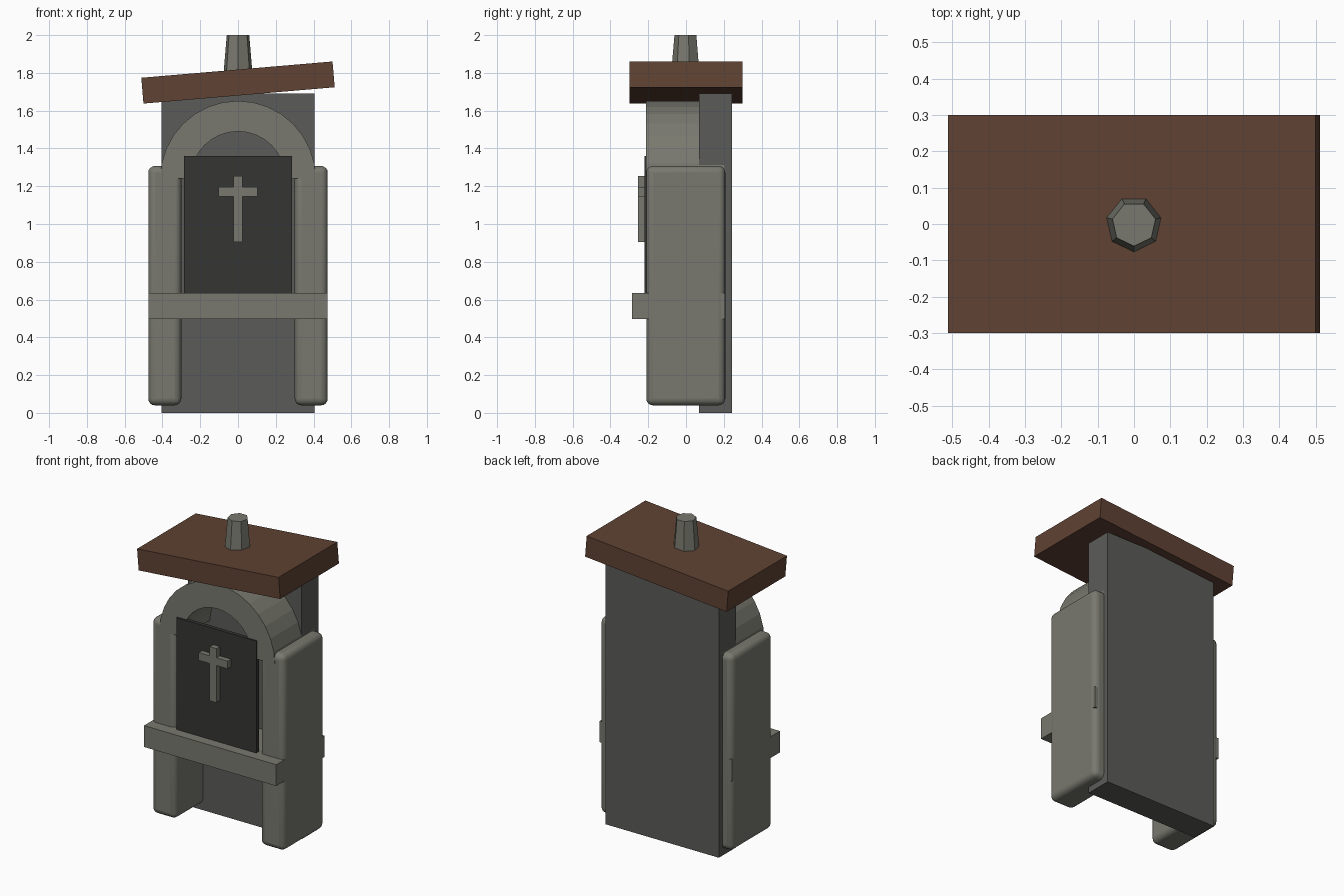
import bpy, bmesh
from math import pi, sin, cos

if "Cube" in bpy.data.objects:
    bpy.data.objects.remove(bpy.data.objects["Cube"])


def material(name, rgb):
    m = bpy.data.materials.new(name)
    m.diffuse_color = (*rgb, 1)
    m.use_nodes = True
    m.node_tree.nodes["Principled BSDF"].inputs["Base Color"].default_value = m.diffuse_color
    return m


STONE = material("stone", (0.19, 0.19, 0.16))
SLATE = material("dark_stone", (0.105, 0.105, 0.10))
DARK = material("dark_panel", (0.035, 0.035, 0.034))
WOOD = material("wood", (0.115, 0.055, 0.033))


def finish(name, bm, mat):
    bmesh.ops.recalc_face_normals(bm, faces=bm.faces)
    me = bpy.data.meshes.new(name)
    bm.to_mesh(me)
    bm.free()
    me.materials.append(mat)
    ob = bpy.data.objects.new(name, me)
    bpy.context.collection.objects.link(ob)
    return ob


def box(name, x, y, z, mat, bevel=0):
    """Box from (min, max) pairs, with optional rounded edges."""
    bm = bmesh.new()
    bmesh.ops.create_cube(bm, size=1)
    for v in bm.verts:
        v.co = [(a + b) / 2 + c * (b - a) for c, (a, b) in zip(v.co, (x, y, z))]
    ob = finish(name, bm, mat)
    if bevel:
        mod = ob.modifiers.new("round", 'BEVEL')
        mod.width = bevel
        mod.segments = 4
        bpy.context.view_layer.objects.active = ob
        ob.select_set(True)
        bpy.ops.object.shade_smooth_by_angle(angle=0.7)
        ob.select_set(False)
    return ob


# Back slab
box("back_slab", (-0.405, 0.405), (0.07, 0.243), (0, 1.69), SLATE)

# Rounded side pillars
for side, x in (("left", (-0.475, -0.30)), ("right", (0.30, 0.475))):
    box(side + "_pillar", x, (-0.21, 0.208), (0.04, 1.307), STONE, 0.035)

# Ledge running through the pillars
box("ledge", (-0.473, 0.473), (-0.285, 0.206), (0.498, 0.636), STONE)

# Half-ring arch
bm = bmesh.new()
N, Z0 = 16, 1.24
ring = [(r * cos(pi * k / N), Z0 + r * sin(pi * k / N))
        for r, ks in ((0.412, range(N + 1)), (0.25, range(N, -1, -1))) for k in ks]
front = [bm.verts.new((x, -0.212, z)) for x, z in ring]
back = [bm.verts.new((x, 0.205, z)) for x, z in ring]
n = len(ring)
for i in range(n):
    j = (i + 1) % n
    bm.faces.new((front[i], front[j], back[j], back[i]))
for i in range(N):
    for loop in (front, back):
        bm.faces.new((loop[i], loop[i + 1], loop[n - 2 - i], loop[n - 1 - i]))
finish("arch", bm, STONE)

# Dark front panel with cross
box("front_panel", (-0.285, 0.285), (-0.22, -0.195), (0.60, 1.36), DARK)
box("cross_upright", (-0.024, 0.024), (-0.255, -0.215), (0.905, 1.255), STONE)
box("cross_bar", (-0.104, 0.104), (-0.254, -0.215), (1.145, 1.195), STONE)

# Tilted wooden roof board
roof = box("roof_board", (-0.508, 0.508), (-0.3, 0.3), (-0.0685, 0.0685), WOOD)
roof.location.z = 1.749
roof.rotation_euler.y = -0.085

# Seven-sided tapered finial
bm = bmesh.new()
bmesh.ops.create_cone(bm, cap_ends=True, segments=7, radius1=0.08, radius2=0.061, depth=0.22)
finial = finish("finial", bm, STONE)
finial.location.z = 1.89
finial.rotation_euler.z = pi
